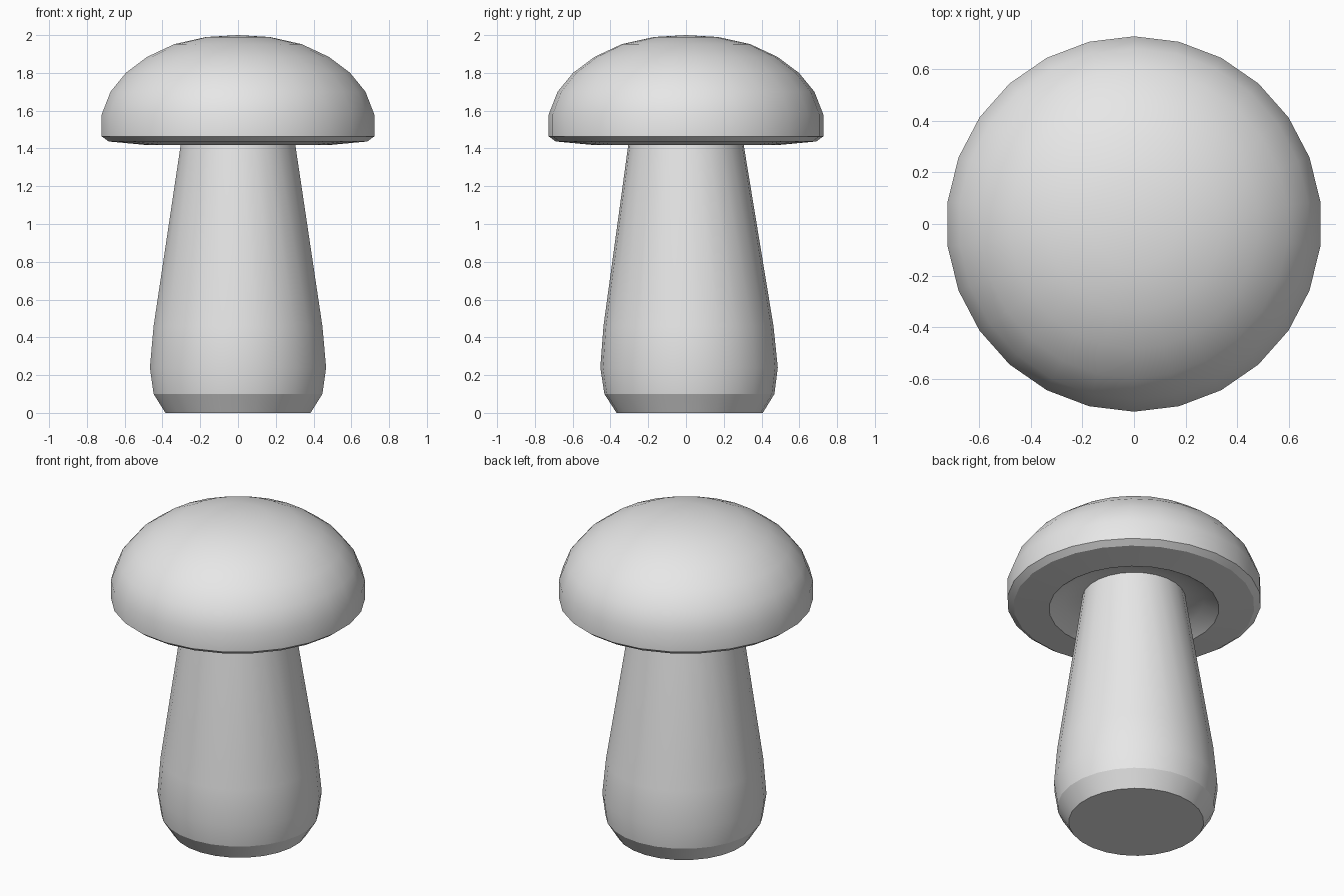
import bpy
import bmesh
from math import sin, cos, tau

cube = bpy.data.objects.get("Cube")
if cube:
    bpy.data.objects.remove(cube, do_unlink=True)

SIDES = 26

grey = bpy.data.materials.new("light_grey")
grey.use_nodes = True
grey.diffuse_color = (0.8, 0.8, 0.8, 1)
grey.node_tree.nodes["Principled BSDF"].inputs["Base Color"].default_value = (0.8, 0.8, 0.8, 1)


def lathe(name, profile, sharp_rings, lean=0.0):
    """Spin (radius, z) points from bottom to top; radius 0 makes a pole.
    Rings listed in sharp_rings get a crisp edge; lean shifts y by height."""
    bm = bmesh.new()
    rings = []
    for r, z in profile:
        count = SIDES if r else 1
        rings.append([bm.verts.new((r * sin(tau * i / SIDES), r * cos(tau * i / SIDES), z))
                      for i in range(count)])
    for low, high in zip(rings, rings[1:]):
        for i in range(SIDES):
            j = i + 1
            corners = [low[i % len(low)], low[j % len(low)],
                       high[j % len(high)], high[i % len(high)]]
            bm.faces.new(list(dict.fromkeys(corners)))
    for face in bm.faces:
        face.smooth = True
    for k in sharp_rings:
        for i in range(SIDES):
            bm.edges.get((rings[k][i], rings[k][i - 1])).smooth = False
    for v in bm.verts:
        v.co.y += lean * (1.41 - v.co.z)
    bmesh.ops.recalc_face_normals(bm, faces=bm.faces)
    mesh = bpy.data.meshes.new(name)
    bm.to_mesh(mesh)
    bm.free()
    mesh.materials.append(grey)
    obj = bpy.data.objects.new(name, mesh)
    bpy.context.collection.objects.link(obj)
    return obj


# Stem: chamfered foot, bulging base and straight taper, leaning very slightly
lathe("stem",
      [(0, 0), (0.387, 0), (0.45, 0.1), (0.47, 0.24), (0.45, 0.46),
       (0.295, 1.49), (0, 1.49)],
      sharp_rings=(1, 2, 5), lean=0.0138)

# Cap: hollow underside, bevelled rim and rounded dome
lathe("cap",
      [(0, 1.5), (0.29, 1.49), (0.4, 1.47), (0.487, 1.418), (0.69, 1.437),
       (0.727, 1.464), (0.727, 1.58), (0.68, 1.7), (0.598, 1.8),
       (0.484, 1.885), (0.34, 1.952), (0.17, 1.99), (0, 2.0)],
      sharp_rings=(3, 4, 5))
